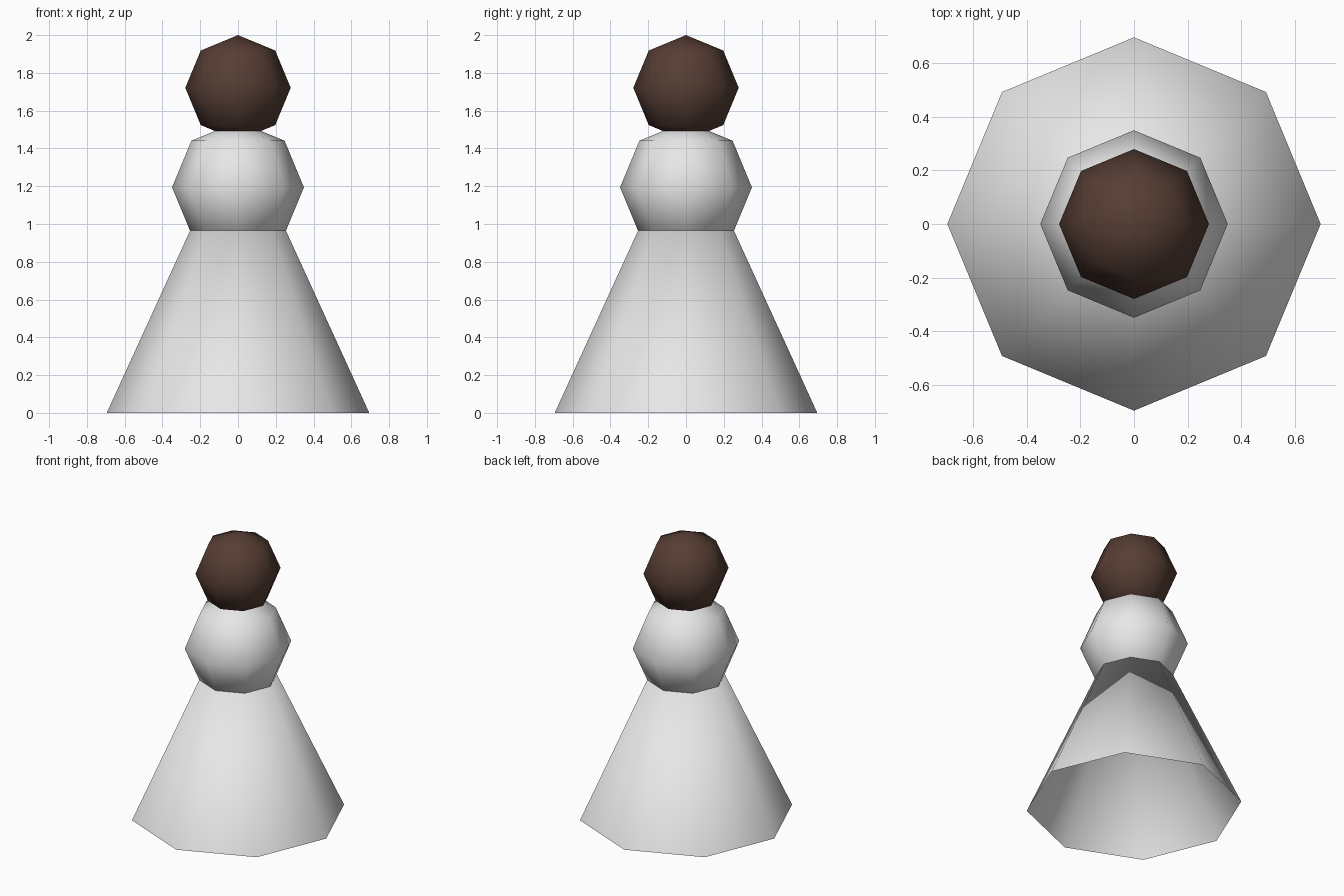
import bpy, bmesh
from mathutils import Matrix

if "Cube" in bpy.data.objects:
    bpy.data.objects.remove(bpy.data.objects["Cube"])

SIDES = 8


def material(name, rgb):
    m = bpy.data.materials.new(name)
    m.diffuse_color = (*rgb, 1.0)
    m.use_nodes = True
    m.node_tree.nodes["Principled BSDF"].inputs["Base Color"].default_value = m.diffuse_color
    return m


def add_object(name, bm, mat):
    """Turn a bmesh into a smooth-shaded object with one material."""
    for f in bm.faces:
        f.smooth = True
    me = bpy.data.meshes.new(name)
    bm.to_mesh(me)
    bm.free()
    me.materials.append(mat)
    ob = bpy.data.objects.new(name, me)
    bpy.context.collection.objects.link(ob)
    return ob


def ball(name, radius, z, mat):
    bm = bmesh.new()
    bmesh.ops.create_uvsphere(bm, u_segments=SIDES, v_segments=4, radius=radius,
                              matrix=Matrix.Translation((0, 0, z)))
    return add_object(name, bm, mat)


def open_cone(name, radius, height, mat):
    bm = bmesh.new()
    bmesh.ops.create_cone(bm, cap_ends=False, segments=SIDES, radius1=radius,
                          radius2=0, depth=height,
                          matrix=Matrix.Translation((0, 0, height / 2)))
    bmesh.ops.remove_doubles(bm, verts=bm.verts, dist=1e-4)
    return add_object(name, bm, mat)


white = material("white", (0.8, 0.8, 0.8))
brown = material("dark_brown", (0.093, 0.047, 0.034))

# Robe, open underneath, with its tip hidden inside the torso
open_cone("robe", 0.695, 1.52, white)
# Torso and head
ball("torso", 0.349, 1.194, white)
ball("head", 0.279, 1.721, brown)
